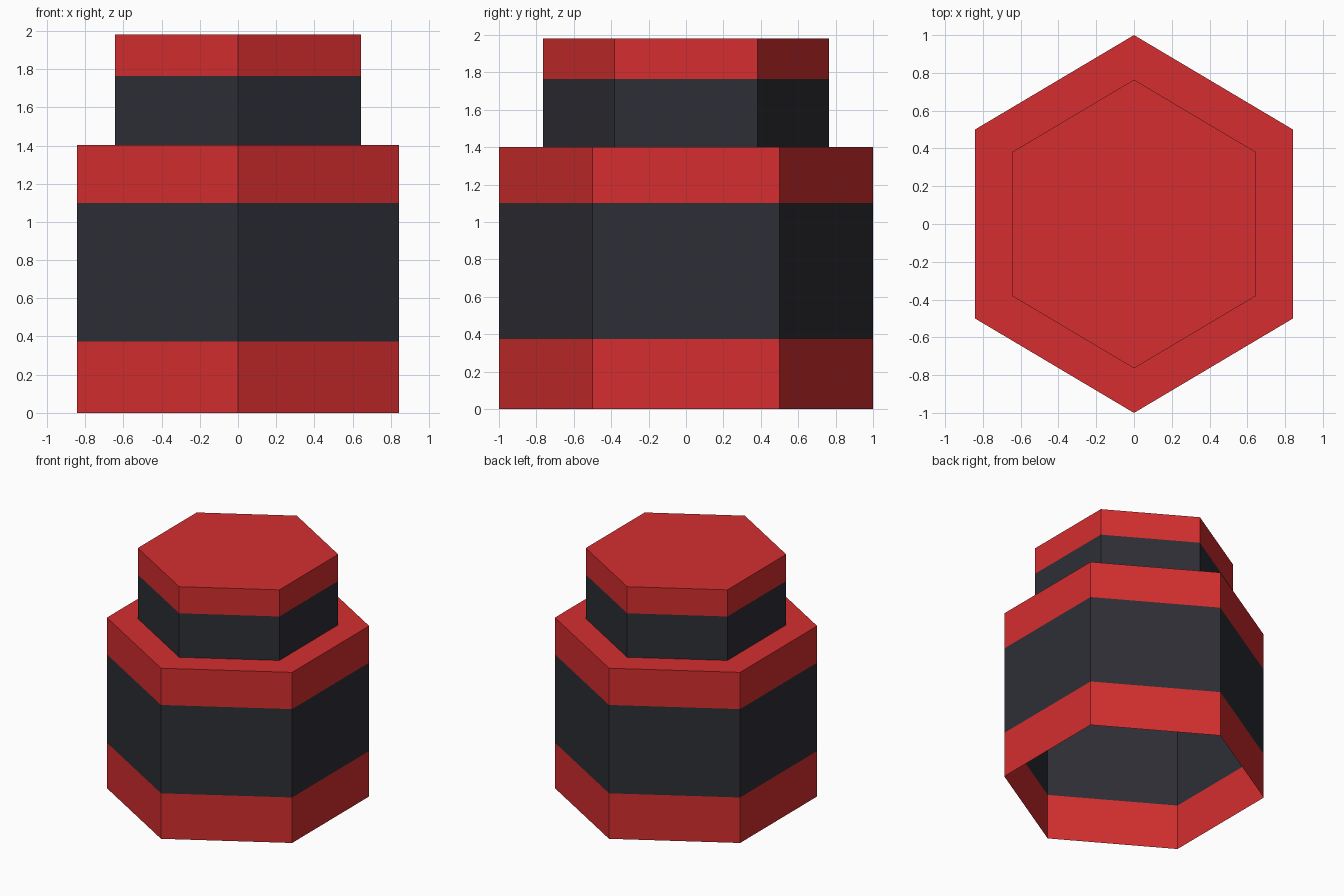
import bpy
import bmesh
import math

cube = bpy.data.objects.get("Cube")
if cube:
    bpy.data.objects.remove(cube, do_unlink=True)


def make_material(name, rgb):
    mat = bpy.data.materials.new(name)
    mat.use_nodes = True
    mat.diffuse_color = (*rgb, 1)
    mat.node_tree.nodes["Principled BSDF"].inputs["Base Color"].default_value = (*rgb, 1)
    return mat


materials = [make_material("red", (0.66, 0.027, 0.028)),
             make_material("charcoal", (0.027, 0.028, 0.036))]
RED, CHARCOAL = 0, 1
SIDES = 6
WIDTH = 0.842 / math.cos(math.pi / SIDES)  # hexagon slightly narrowed across x


def ring(bm, radius, z):
    """Hexagon of vertices with corners on the y axis."""
    verts = []
    for i in range(SIDES):
        a = math.tau * i / SIDES
        verts.append(bm.verts.new((radius * WIDTH * math.sin(a), -radius * math.cos(a), z)))
    return verts


# Stepped shell, open underneath: (radius, height, colour of the band below)
profile = [
    (1.0, 0.0, RED),
    (1.0, 0.374, RED),
    (1.0, 1.10, CHARCOAL),
    (1.0, 1.402, RED),
    (0.764, 1.402, RED),       # flat shoulder
    (0.764, 1.763, CHARCOAL),
    (0.764, 1.982, RED),
]

bm = bmesh.new()
lower = None
for radius, z, colour in profile:
    upper = ring(bm, radius, z)
    if lower:
        for i in range(SIDES):
            j = (i + 1) % SIDES
            face = bm.faces.new((lower[i], lower[j], upper[j], upper[i]))
            face.material_index = colour
    lower = upper

# Closed lid
bm.faces.new(lower).material_index = RED
bm.normal_update()

mesh = bpy.data.meshes.new("stepped_hexagonal_canister")
bm.to_mesh(mesh)
bm.free()
for mat in materials:
    mesh.materials.append(mat)
canister = bpy.data.objects.new("stepped_hexagonal_canister", mesh)
bpy.context.collection.objects.link(canister)
